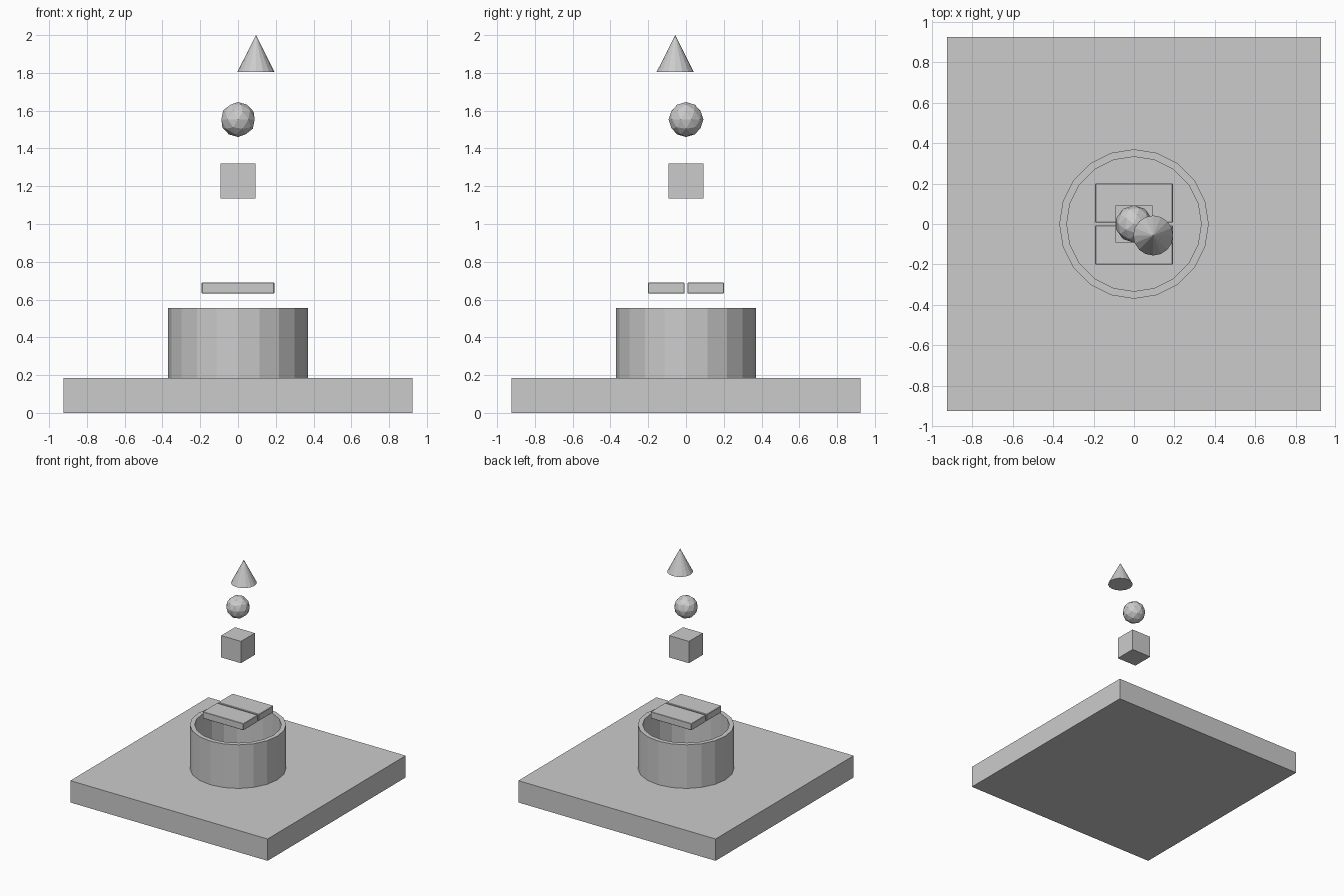
import bpy, math

if "Cube" in bpy.data.objects:
    bpy.data.objects.remove(bpy.data.objects["Cube"])

U = 0.0925  # design unit: base is 20 x 20 x 2 units


def box(name, size, centre, bevel=0):
    bpy.ops.mesh.primitive_cube_add(size=1, location=centre)
    ob = bpy.context.object
    ob.name = name
    ob.scale = size
    bpy.ops.object.transform_apply(location=False, rotation=False, scale=True)
    if bevel:
        add_bevel(ob, bevel)
    return ob


def add_bevel(ob, width):
    mod = ob.modifiers.new("edge_bevel", 'BEVEL')
    mod.width = width
    mod.segments = 1
    mod.limit_method = 'ANGLE'
    mod.angle_limit = math.radians(60)


def tube(name, r_out, r_in, z0, z1, sides):
    # rectangular section revolved into a closed ring
    profile = [(r_out, z0), (r_out, z1), (r_in, z1), (r_in, z0)]
    verts, faces = [], []
    for i in range(sides):
        a = 2 * math.pi * i / sides
        verts += [(r * math.cos(a), r * math.sin(a), z) for r, z in profile]
        n = (i + 1) % sides
        for k in range(4):
            j = (k + 1) % 4
            faces.append((4 * i + k, 4 * n + k, 4 * n + j, 4 * i + j))
    me = bpy.data.meshes.new(name)
    me.from_pydata(verts, [], faces)
    ob = bpy.data.objects.new(name, me)
    bpy.context.collection.objects.link(ob)
    return ob


# Square slab and the open ring standing on it
box("base_slab", (20 * U, 20 * U, 2 * U), (0, 0, U))
tube("ring_wall", 4 * U, 3.6 * U, 2 * U, 6 * U, 20)

# Pair of trapdoor plates hovering over the ring
for side, name in ((-1, "front_plate"), (1, "back_plate")):
    box(name, (0.384, 0.194, 0.057), (0, side * 0.104, 0.661), 0.003)

# Falling solids
box("floating_cube", (2 * U, 2 * U, 2 * U), (0, 0, 1.227))

bpy.ops.mesh.primitive_ico_sphere_add(subdivisions=2, radius=U, location=(0, 0, 1.553))
bpy.context.object.name = "floating_sphere"

bpy.ops.mesh.primitive_cone_add(vertices=16, radius1=0.099, radius2=0, depth=0.196,
                                location=(0.095, -0.057, 1.902))
bpy.context.object.name = "floating_cone"
